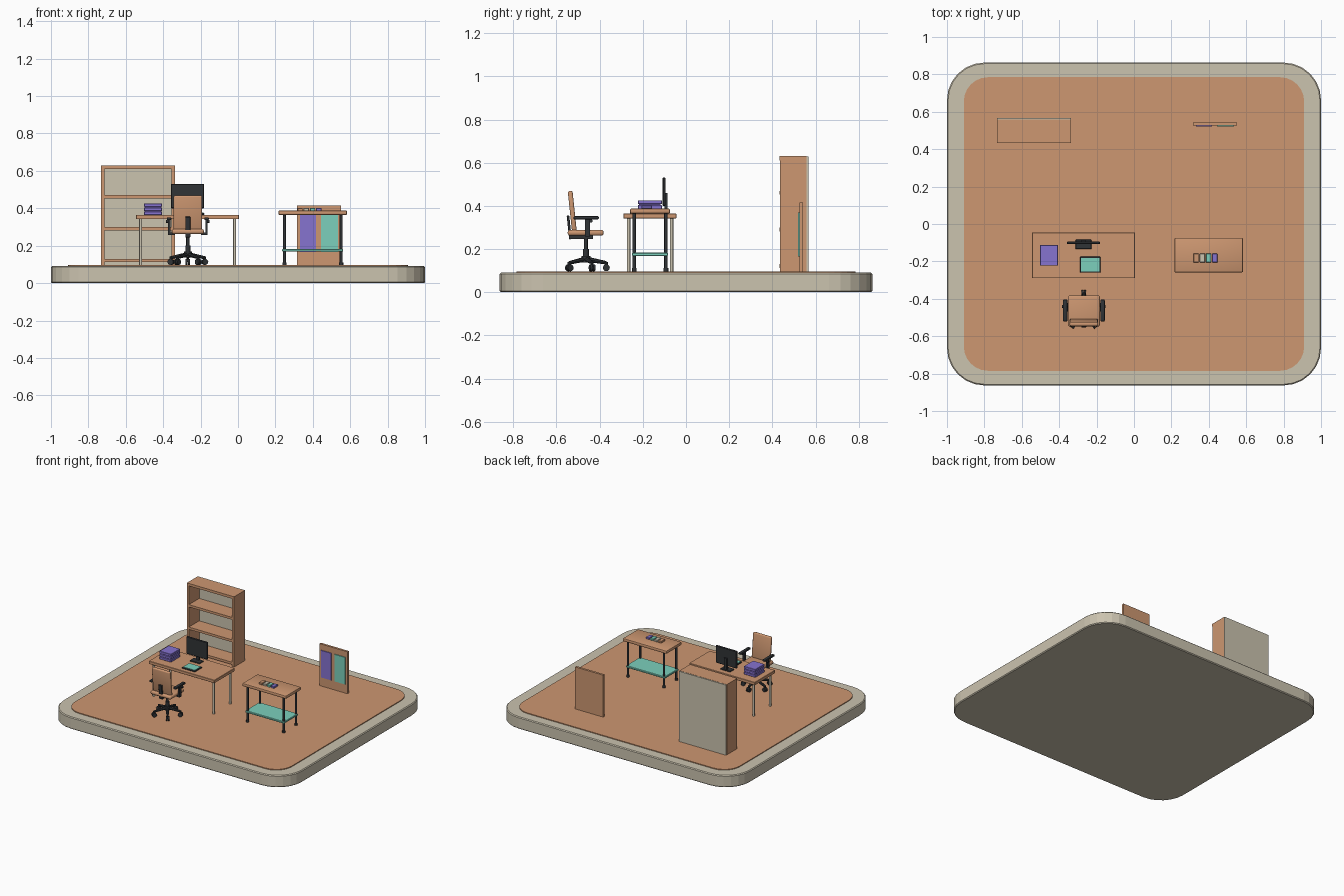
import bpy, bmesh, math
from mathutils import Vector, Matrix

if "Cube" in bpy.data.objects:
    bpy.data.objects.remove(bpy.data.objects["Cube"])


def srgb(r, g, b):
    f = lambda c: (c / 255 / 12.92) if c < 11 else ((c / 255 + 0.055) / 1.055) ** 2.4
    return (f(r), f(g), f(b), 1)


def mat(name, *rgb):
    m = bpy.data.materials.new(name)
    m.diffuse_color = srgb(*rgb)
    m.use_nodes = True
    m.node_tree.nodes["Principled BSDF"].inputs["Base Color"].default_value = m.diffuse_color
    return m


WOOD = mat("warm wood", 205, 151, 113)
BEIGE = mat("beige", 203, 195, 175)
DARK = mat("charcoal", 48, 51, 54)
TEAL = mat("teal", 124, 208, 188)
PURPLE = mat("purple", 134, 115, 208)


def finish(name, bm, m, smooth=False):
    bmesh.ops.recalc_face_normals(bm, faces=bm.faces)
    me = bpy.data.meshes.new(name)
    bm.to_mesh(me)
    bm.free()
    me.materials.append(m)
    ob = bpy.data.objects.new(name, me)
    bpy.context.collection.objects.link(ob)
    if smooth:
        for o in bpy.context.selected_objects:
            o.select_set(False)
        ob.select_set(True)
        bpy.context.view_layer.objects.active = ob
        bpy.ops.object.shade_smooth_by_angle(angle=math.radians(35))
    return ob


def box(name, x, y, z, m, bevel=0, seg=2):
    """Box from (min, max) ranges with optional rounded edges."""
    bm = bmesh.new()
    bmesh.ops.create_cube(bm, size=1)
    for v in bm.verts:
        v.co = Vector([(a + b) / 2 + c * (b - a) for (a, b), c in zip((x, y, z), v.co)])
    if bevel:
        bmesh.ops.bevel(bm, geom=bm.edges[:], offset=bevel, segments=seg, affect='EDGES', profile=0.5)
    return finish(name, bm, m, bevel > 0 and seg > 1)


def rod(name, a, b, r1, m, r2=None, n=12):
    """Cylinder or cone between two points."""
    a, b = Vector(a), Vector(b)
    d = b - a
    bm = bmesh.new()
    bmesh.ops.create_cone(bm, cap_ends=True, segments=n, radius1=r1, radius2=r1 if r2 is None else r2,
                          depth=d.length)
    bm.transform(Matrix.Translation((a + b) / 2) @ d.to_track_quat('Z', 'Y').to_matrix().to_4x4())
    return finish(name, bm, m, True)


def rounded_slab(name, hx, hy, r, z0, z1, m, bevel=0, n=6):
    """Slab with rounded plan corners."""
    bm = bmesh.new()
    pts = []
    for k, (sx, sy) in enumerate(((1, 1), (-1, 1), (-1, -1), (1, -1))):
        for i in range(n + 1):
            t = math.pi / 2 * (k + i / n)
            pts.append(bm.verts.new((sx * (hx - r) + r * math.cos(t), sy * (hy - r) + r * math.sin(t), z0)))
    f = bm.faces.new(pts)
    ext = bmesh.ops.extrude_face_region(bm, geom=[f])
    bmesh.ops.translate(bm, verts=[v for v in ext['geom'] if isinstance(v, bmesh.types.BMVert)], vec=(0, 0, z1 - z0))
    if bevel:
        rim = [e for e in bm.edges if abs(e.verts[0].co.z - e.verts[1].co.z) < 1e-5]
        bmesh.ops.bevel(bm, geom=rim, offset=bevel, segments=1, affect='EDGES')
    return finish(name, bm, m)


F = 0.097  # floor height

# platform and floor
rounded_slab("platform", 1.0, 0.863, 0.2, 0, 0.091, BEIGE, 0.006)
rounded_slab("floor", 0.91, 0.785, 0.13, 0.085, F, WOOD)

# bookshelf
for side, x in (("left", -0.733), ("right", -0.355)):
    box("bookshelf_%s_side" % side, (x, x + 0.018), (0.436, 0.558), (F, 0.628), WOOD)
for i, z in enumerate((0.112, 0.282, 0.452)):
    box("bookshelf_shelf_%d" % i, (-0.716, -0.354), (0.433, 0.558), (z, z + 0.018), WOOD)
box("bookshelf_top", (-0.733, -0.337), (0.434, 0.558), (0.611, 0.63), WOOD)
box("bookshelf_back", (-0.732, -0.338), (0.557, 0.567), (F, 0.629), BEIGE)

# presentation board
box("board", (0.315, 0.55), (0.526, 0.543), (F, 0.415), WOOD)
box("board_purple_panel", (0.332, 0.417), (0.52, 0.527), (0.165, 0.37), PURPLE)
box("board_teal_panel", (0.444, 0.535), (0.52, 0.527), (0.165, 0.37), TEAL)

# desk
box("desk_top", (-0.545, 0.005), (-0.29, -0.045), (0.342, 0.365), WOOD, 0.002, 1)
for x in (-0.52, -0.018):
    for y in (-0.266, -0.067):
        rod("desk_leg", (x, y, F), (x, y, 0.345), 0.008, BEIGE)

# paper trays
for i in range(3):
    z = 0.365 + i * 0.0215
    box("paper_tray_%d" % i, (-0.503, -0.406), (-0.223, -0.112), (z, z + 0.018), PURPLE, 0.002, 1)
box("paper_tray_core", (-0.497, -0.412), (-0.217, -0.118), (0.365, 0.425), PURPLE)

# monitor
box("monitor_screen", (-0.358, -0.182), (-0.108, -0.094), (0.4, 0.531), DARK, 0.003, 1)
box("monitor_neck", (-0.282, -0.258), (-0.1, -0.085), (0.37, 0.46), DARK)
box("monitor_foot", (-0.312, -0.228), (-0.134, -0.083), (0.365, 0.373), DARK, 0.002, 1)

# tablet on the desk
box("tablet_body", (-0.289, -0.179), (-0.26, -0.175), (0.365, 0.374), DARK, 0.002, 1)
box("tablet_face", (-0.283, -0.185), (-0.254, -0.181), (0.372, 0.377), TEAL)

# side table
box("side_table_top", (0.216, 0.583), (-0.259, -0.074), (0.364, 0.388), WOOD, 0.007, 2)
box("side_table_shelf", (0.236, 0.562), (-0.25, -0.083), (0.168, 0.183), TEAL, 0.003, 1)
for x in (0.249, 0.552):
    for y in (-0.24, -0.093):
        rod("side_table_leg", (x, y, F), (x, y, 0.367), 0.008, DARK)
        rod("side_table_foot", (x, y, F), (x, y, F + 0.014), 0.011, DARK)

# colour samples on the side table
for i, m in enumerate((WOOD, BEIGE, TEAL, PURPLE)):
    x = 0.318 + i * 0.0333
    box("sample_%d" % i, (x, x + 0.028), (-0.206, -0.158), (0.387, 0.402), m, 0.002, 1)

# office chair
CX, CY = -0.268, -0.464
box("chair_seat", (CX - 0.086, CX + 0.086), (-0.548, -0.382), (0.262, 0.289), WOOD, 0.011, 3)
back = box("chair_backrest", (-0.076, 0.076), (-0.011, 0.011), (-0.093, 0.093), WOOD, 0.008, 3)
back.location = (CX, -0.527, 0.376)
back.rotation_euler = (math.radians(6), 0, 0)
spine = box("chair_spine", (-0.014, 0.014), (-0.006, 0.006), (-0.055, 0.055), DARK, 0.002, 1)
spine.location = (CX, -0.541, 0.3)
spine.rotation_euler = (math.radians(6), 0, 0)
box("chair_seat_bracket", (CX - 0.014, CX + 0.014), (-0.542, -0.43), (0.247, 0.264), DARK)
rod("chair_column", (CX, CY, 0.15), (CX, CY, 0.262), 0.009, DARK)
rod("chair_column_sleeve", (CX, CY, 0.15), (CX, CY, 0.2), 0.014, DARK)
rod("chair_hub", (CX, CY, 0.138), (CX, CY, 0.168), 0.021, DARK)

# armrests, mirrored left and right
for s in (-1, 1):
    xa = CX + s * 0.1
    box("armrest_pad", (xa - 0.012, xa + 0.012), (-0.521, -0.404), (0.337, 0.352), DARK, 0.005, 2)
    box("armrest_post", (xa - 0.006, xa + 0.006), (-0.468, -0.444), (0.262, 0.34), DARK)
    xs = sorted((CX + s * 0.07, xa + s * 0.006))
    box("armrest_arm", xs, (-0.468, -0.444), (0.258, 0.27), DARK)
    rod("armrest_knob", (xa, -0.441, 0.33), (xa + s * 0.016, -0.441, 0.33), 0.008, DARK)

# five-pointed base with casters
for k in range(5):
    t = math.radians(90 + 72 * k)
    c, s = math.cos(t), math.sin(t)
    px, py = CX + 0.095 * c, CY + 0.095 * s
    rod("chair_base_leg", (CX, CY, 0.154), (px, py, 0.136), 0.012, DARK, 0.008, 8)
    rod("caster_stem", (px, py, 0.112), (px, py, 0.141), 0.007, DARK, n=8)
    for d in (-1, 1):
        a = (px - s * 0.002 * d, py + c * 0.002 * d, F + 0.016)
        b = (px - s * 0.012 * d, py + c * 0.012 * d, F + 0.016)
        rod("caster_wheel", a, b, 0.016, DARK)
